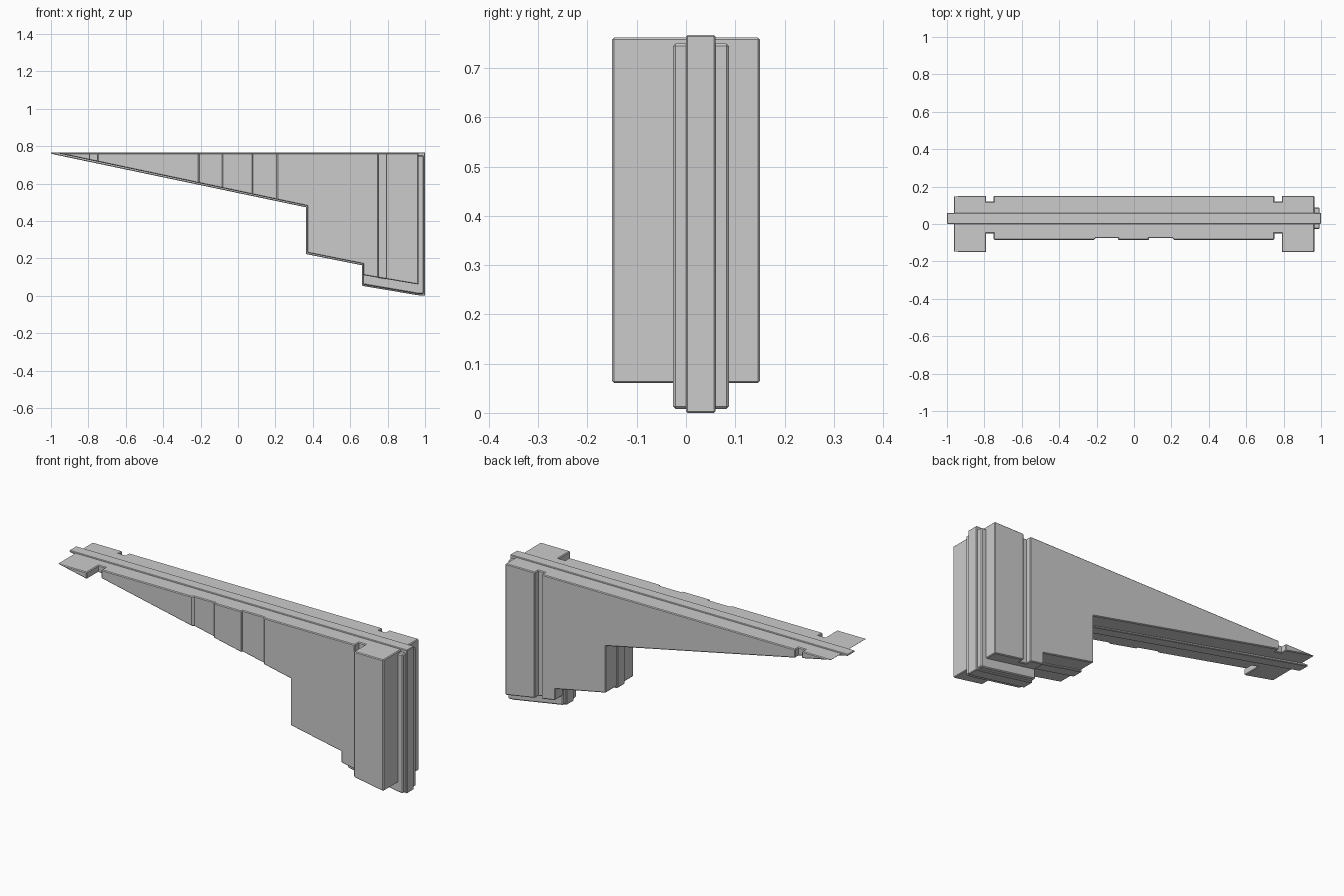
import bpy, bmesh
from mathutils import Vector

if "Cube" in bpy.data.objects:
    bpy.data.objects.remove(bpy.data.objects["Cube"])


def prism(name, pts, axis, lo, hi):
    """Extrude a 2D outline along y (pts are x,z) or z (pts are x,y)."""
    put = (lambda p: (p[0], lo, p[1])) if axis == 'Y' else (lambda p: (p[0], p[1], lo))
    move = Vector((0, hi - lo, 0)) if axis == 'Y' else Vector((0, 0, hi - lo))
    bm = bmesh.new()
    face = bm.faces.new([bm.verts.new(put(p)) for p in pts])
    ext = bmesh.ops.extrude_face_region(bm, geom=[face], use_keep_orig=True)
    bmesh.ops.translate(bm, vec=move,
                        verts=[g for g in ext['geom'] if isinstance(g, bmesh.types.BMVert)])
    bmesh.ops.recalc_face_normals(bm, faces=bm.faces)
    me = bpy.data.meshes.new(name)
    bm.to_mesh(me)
    bm.free()
    ob = bpy.data.objects.new(name, me)
    bpy.context.collection.objects.link(ob)
    return ob


def chamfer(ob, width):
    """Chamfer only the sharp outward edges."""
    bm = bmesh.new()
    bm.from_mesh(ob.data)
    edges = [e for e in bm.edges if len(e.link_faces) == 2
             and e.is_convex and e.calc_face_angle(0) > 0.9]
    bmesh.ops.bevel(bm, geom=edges, offset=width, offset_type='OFFSET',
                    segments=1, profile=0.5, affect='EDGES', clamp_overlap=True)
    bm.to_mesh(ob.data)
    bm.free()


# Wall body: stepped side profile intersected with a grooved floor plan
body = prism("wall_body", [(-.965, .762), (.37, .48), (.37, .23), (.67, .17),
                           (.67, .11), (1.1, .037), (1.1, .762)], 'Y', -.4, .4)
plan = [(-1.1, -.15), (-.79, -.15), (-.79, -.05), (-.75, -.05), (-.75, -.085),
        (-.215, -.085), (-.205, -.075), (-.085, -.075), (-.085, -.085),
        (.08, -.085), (.08, -.075), (.205, -.075), (.215, -.085),
        (.75, -.085), (.75, -.05), (.79, -.05), (.79, -.15), (.965, -.15),
        (.965, .15), (.79, .15), (.79, .12), (.75, .12), (.75, .15),
        (-.75, .15), (-.75, .12), (-.79, .12), (-.79, .15), (-1.1, .15)]
cutter = prism("plan_cutter", plan, 'Z', -.2, 1)
cutter.hide_render = True
mod = body.modifiers.new("plan", 'BOOLEAN')
mod.operation, mod.solver, mod.object = 'INTERSECT', 'EXACT', cutter
bpy.context.view_layer.update()
result = bpy.data.meshes.new_from_object(
    body.evaluated_get(bpy.context.evaluated_depsgraph_get()))
body.modifiers.clear()
body.data = result
bpy.data.objects.remove(cutter)
chamfer(body, .004)

# Centre rib following the whole outline
rib = prism("centre_rib", [(-1, .767), (-1, .759), (.363, .473), (.363, .223), (.663, .163),
                           (.663, .053), (.96, .003), (1, 0), (1, .767)], 'Y', 0, .06)
chamfer(rib, .003)

# Wider joining tongue at the tall end and under its foot
tongue = prism("end_tongue", [(.667, .75), (.667, .06), (.96, .01), (.993, .008),
                              (.993, .75)], 'Y', -.026, .087)
chamfer(tongue, .005)
